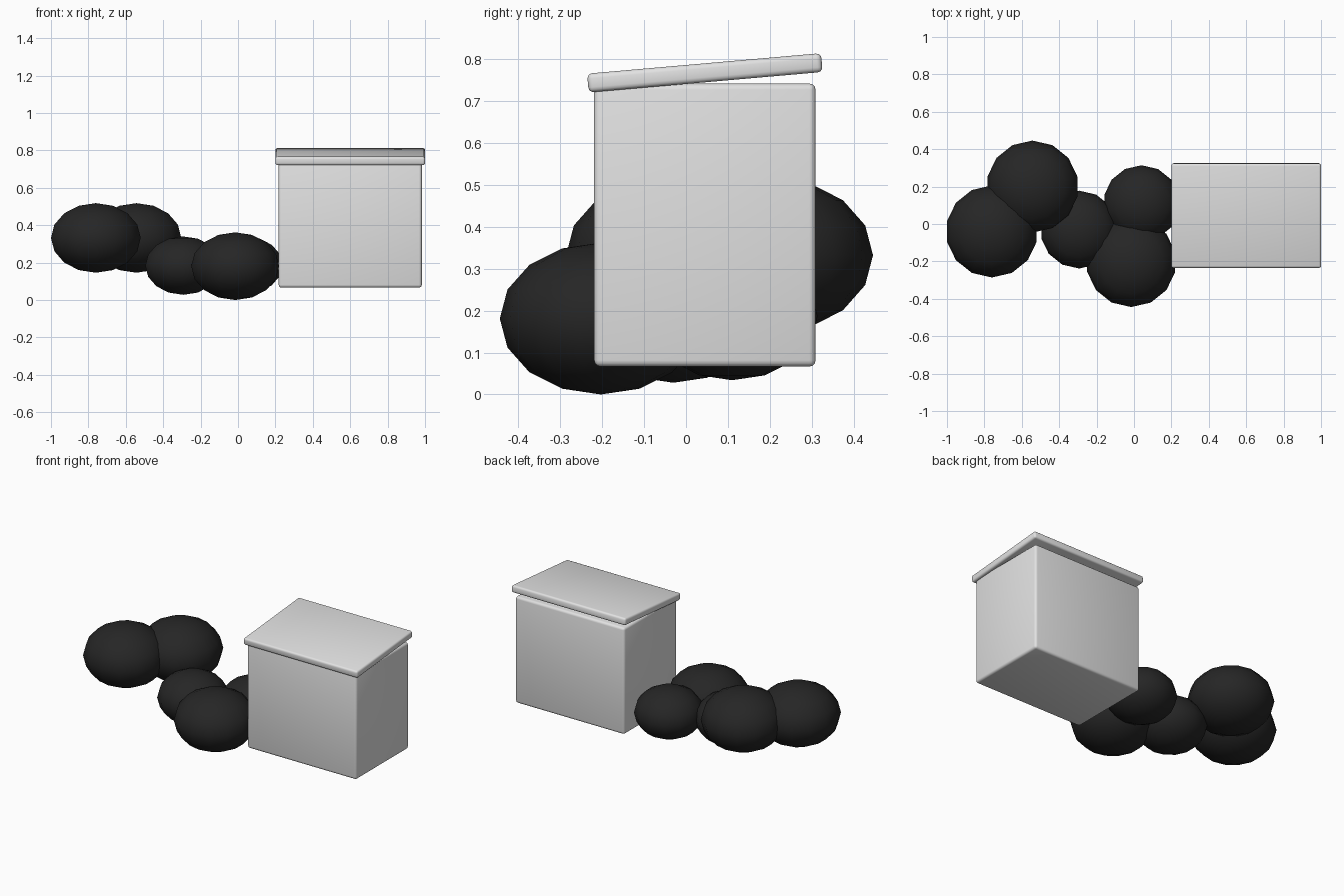
import bpy, math

if "Cube" in bpy.data.objects:
    bpy.data.objects.remove(bpy.data.objects["Cube"])


def material(name, rgb):
    m = bpy.data.materials.new(name)
    m.diffuse_color = (*rgb, 1)
    m.use_nodes = True
    m.node_tree.nodes["Principled BSDF"].inputs["Base Color"].default_value = m.diffuse_color
    return m


grey = material("light_grey", (0.76, 0.76, 0.76))
black = material("bag_black", (0.019, 0.019, 0.019))


def rounded_box(name, centre, size, bevel, tilt=0):
    bpy.ops.mesh.primitive_cube_add(size=1, location=centre)
    ob = bpy.context.object
    ob.name = name
    ob.scale = size
    bpy.ops.object.transform_apply(location=False, rotation=False, scale=True)
    ob.rotation_euler.x = math.radians(tilt)
    mod = ob.modifiers.new("rounded_edges", 'BEVEL')
    mod.width = bevel
    mod.segments = 3
    bpy.ops.object.modifier_apply(modifier=mod.name)
    bpy.ops.object.shade_smooth_by_angle(angle=math.radians(35))
    ob.data.materials.append(grey)


def bag(name, centre, radius, half_height):
    bpy.ops.mesh.primitive_uv_sphere_add(segments=14, ring_count=8, radius=1, location=centre)
    ob = bpy.context.object
    ob.name = name
    ob.scale = (radius, radius, half_height)
    bpy.ops.object.transform_apply(location=False, rotation=False, scale=True)
    bpy.ops.object.shade_smooth()
    ob.data.materials.append(black)


# Bin body and its slightly tilted lid
rounded_box("bin_body", (0.60, 0.045, 0.404), (0.765, 0.528, 0.675), 0.015)
rounded_box("bin_lid", (0.60, 0.045, 0.767), (0.80, 0.56, 0.045), 0.012, tilt=5)

# Squashed rubbish bags: three-bag heap beside the bin, two more at the far end
bags = [
    ((-0.760, -0.040, 0.332), 0.246, 0.186),
    ((-0.543, 0.200, 0.332), 0.246, 0.186),
    ((-0.293, -0.030, 0.184), 0.208, 0.156),
    ((-0.015, -0.203, 0.181), 0.241, 0.181),
    ((0.040, 0.110, 0.187), 0.204, 0.153),
]
for i, (centre, radius, half_height) in enumerate(bags, 1):
    bag(f"rubbish_bag_{i}", centre, radius, half_height)
